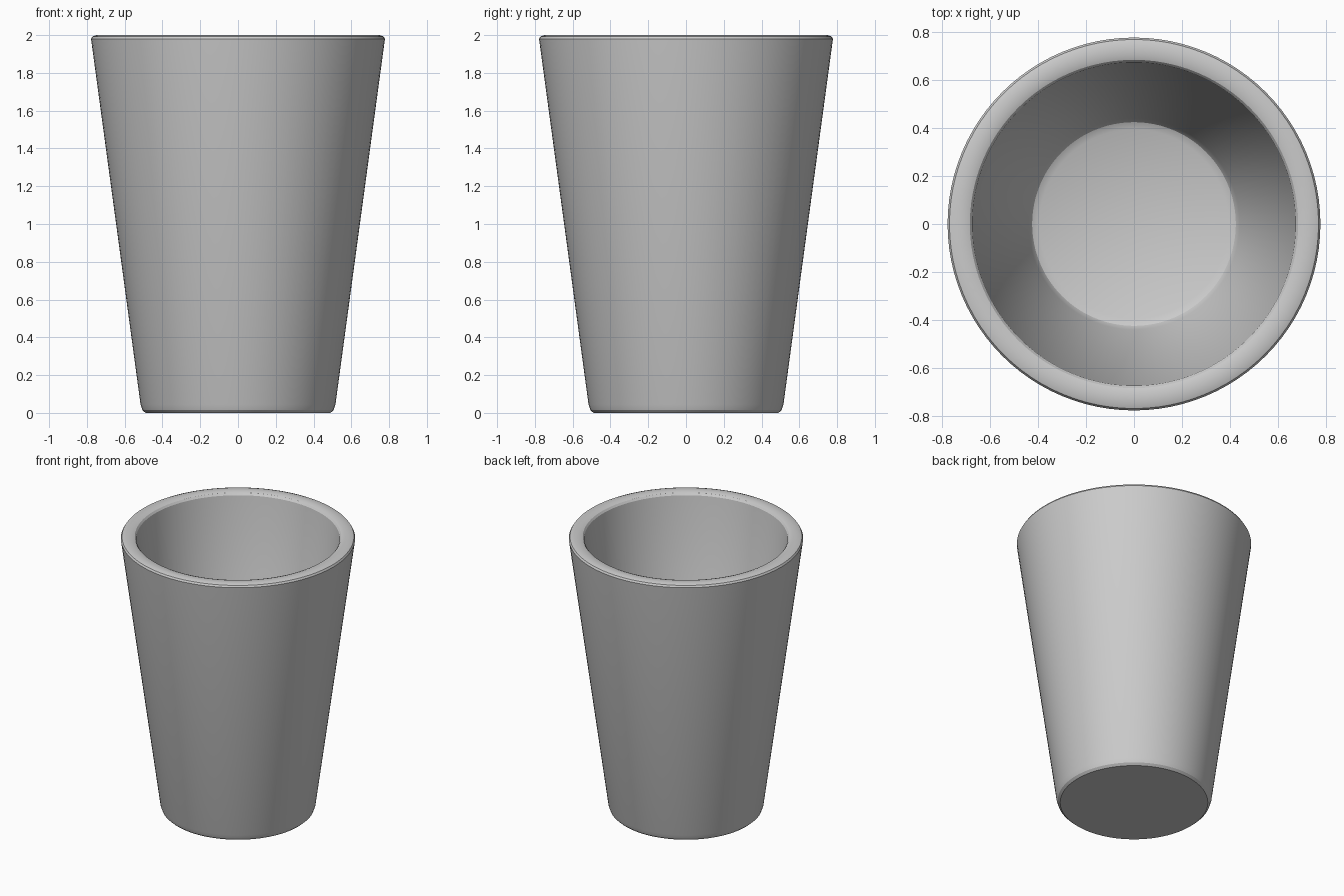
import bpy
import bmesh
import math

SIDES = 96

cube = bpy.data.objects.get("Cube")
if cube:
    bpy.data.objects.remove(cube, do_unlink=True)

grey = bpy.data.materials.new("plain grey")
grey.use_nodes = True
colour = (0.6, 0.6, 0.6, 1)
grey.diffuse_color = colour
grey.node_tree.nodes["Principled BSDF"].inputs["Base Color"].default_value = colour

# Half section (radius, height), from under the base, over the rim, to the inner floor
profile = [
    (0, 0), (0.49, 0), (0.506, 0.015), (0.516, 0.045),    # base and rounded foot
    (0.778, 1.98),                                        # outer wall
    (0.77, 1.993), (0.75, 2), (0.705, 2), (0.685, 1.993), # rounded rim
    (0.675, 1.98), (0.441, 0.22),                         # inner wall
    (0.425, 0.195), (0.395, 0.18), (0, 0.18),             # floor with fillet
]

# Cup: spin the section round the z axis
bm = bmesh.new()
verts = [bm.verts.new((r, 0, z)) for r, z in profile]
edges = [bm.edges.new(pair) for pair in zip(verts, verts[1:])]
bmesh.ops.spin(bm, geom=verts + edges, cent=(0, 0, 0), axis=(0, 0, 1),
               angle=math.tau, steps=SIDES, use_merge=True)
bmesh.ops.remove_doubles(bm, verts=bm.verts[:], dist=0.0001)
bmesh.ops.recalc_face_normals(bm, faces=bm.faces[:])
mesh = bpy.data.meshes.new("cup")
bm.to_mesh(mesh)
bm.free()
mesh.materials.append(grey)
cup = bpy.data.objects.new("cup", mesh)
bpy.context.collection.objects.link(cup)

# Smooth walls, with crisp edges at the foot, rim and floor
bpy.ops.object.select_all(action='DESELECT')
cup.select_set(True)
bpy.context.view_layer.objects.active = cup
bpy.ops.object.shade_smooth_by_angle(angle=math.radians(28))
